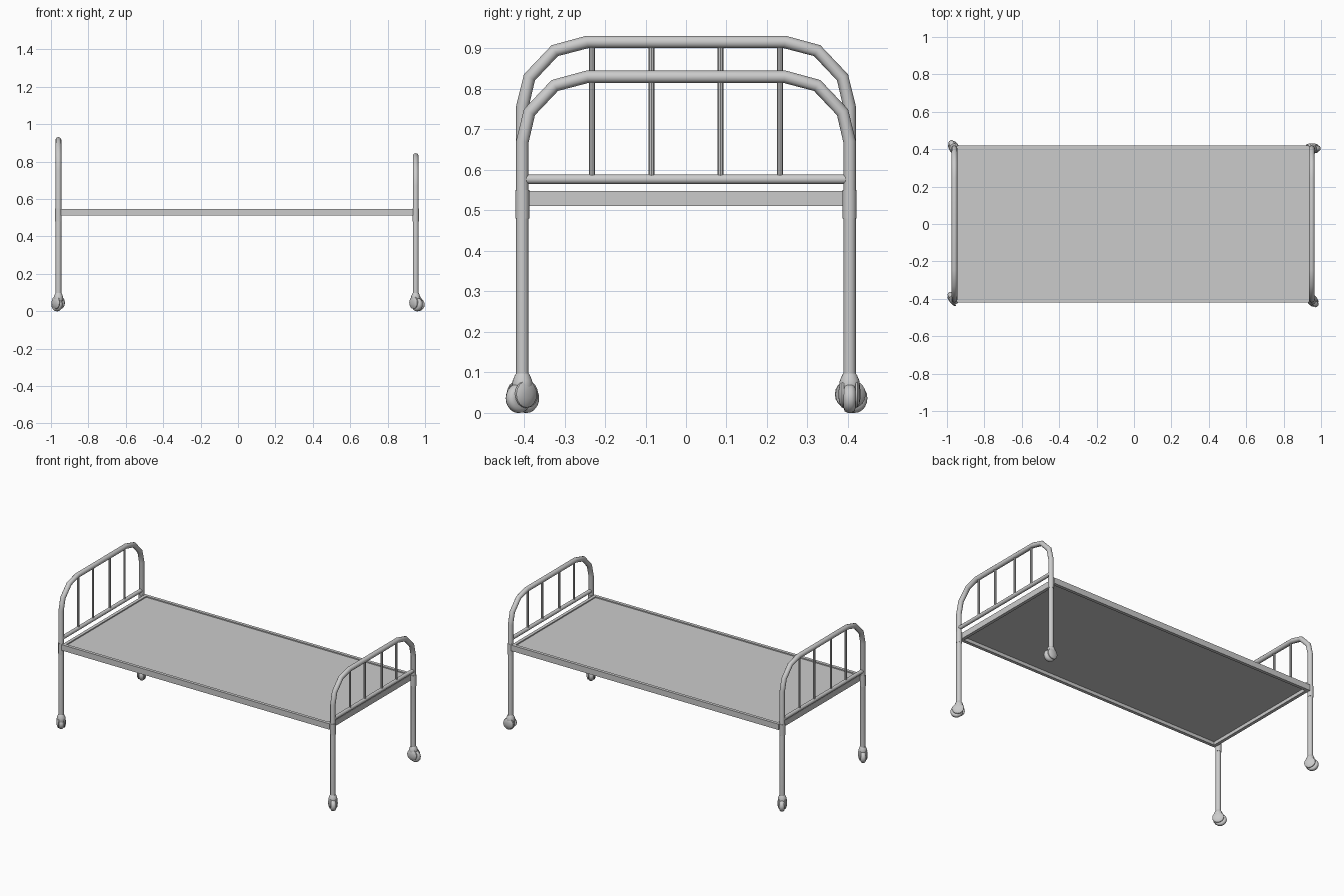
import bpy, math
from mathutils import Matrix, Vector

if "Cube" in bpy.data.objects:
    bpy.data.objects.remove(bpy.data.objects["Cube"])

LEG_Y = 0.404
TUBE_R = 0.0155


def finish(ob, angle=40):
    bpy.ops.object.select_all(action='DESELECT')
    ob.select_set(True)
    bpy.context.view_layer.objects.active = ob
    bpy.ops.object.shade_smooth_by_angle(angle=math.radians(angle))
    return ob


def tube(name, points, radius, res=4):
    cu = bpy.data.curves.new(name, 'CURVE')
    cu.dimensions = '3D'
    cu.bevel_depth = radius
    cu.bevel_resolution = res
    cu.use_fill_caps = True
    sp = cu.splines.new('POLY')
    sp.points.add(len(points) - 1)
    for p, co in zip(sp.points, points):
        p.co = (*co, 1)
    ob = bpy.data.objects.new(name, cu)
    bpy.context.collection.objects.link(ob)
    bpy.ops.object.select_all(action='DESELECT')
    ob.select_set(True)
    bpy.context.view_layer.objects.active = ob
    bpy.ops.object.convert(target='MESH')
    return finish(bpy.context.object)


def box(name, lo, hi):
    lo, hi = Vector(lo), Vector(hi)
    bpy.ops.mesh.primitive_cube_add(size=1, location=(lo + hi) / 2)
    ob = bpy.context.object
    ob.name = name
    ob.scale = hi - lo
    return ob


def lathe(name, profile, matrix, n=16):
    # revolve (radius, height) pairs about local z
    verts = [(r * math.cos(2 * math.pi * k / n), r * math.sin(2 * math.pi * k / n), z)
             for r, z in profile for k in range(n)]
    rows = len(profile)
    faces = [(i * n + k, i * n + (k + 1) % n, (i + 1) * n + (k + 1) % n, (i + 1) * n + k)
             for i in range(rows - 1) for k in range(n)]
    faces += [tuple(reversed(range(n))), tuple(range((rows - 1) * n, rows * n))]
    me = bpy.data.meshes.new(name)
    me.from_pydata(verts, [], faces)
    ob = bpy.data.objects.new(name, me)
    bpy.context.collection.objects.link(ob)
    ob.matrix_world = matrix
    return finish(ob)


def end_frame(name, x, top):
    # bent hoop forming both legs and the top bar
    r = 0.16
    arc = [(LEG_Y - r + r * math.cos(a), top - r + r * math.sin(a))
           for a in (math.radians(d) for d in (0, 27, 60, 90))]
    half = [(LEG_Y, 0.085)] + arc
    pts = [(x, y, z) for y, z in half] + [(x, -y, z) for y, z in reversed(half)]
    tube(name + "_hoop", pts, TUBE_R)
    # crossbar and spindles
    tube(name + "_crossbar", [(x, -0.395, 0.577), (x, 0.395, 0.577)], 0.012)
    for i, y in enumerate((-0.232, -0.085, 0.085, 0.232)):
        tube(f"{name}_spindle_{i}", [(x, y, 0.577), (x, y, top)], 0.007, 2)
    # sleeves joining legs to the rails
    for s in (-1, 1):
        tube(f"{name}_sleeve_{s}", [(x, s * LEG_Y, 0.48), (x, s * LEG_Y, 0.55)], 0.0172)


def caster(name, x, y, heading):
    base = Matrix.Translation((x, y, 0)) @ Matrix.Rotation(math.radians(heading), 4, 'Z')
    # wheel with rounded tread
    axle = base @ Matrix.Translation((0.012, 0, 0.036)) @ Matrix.Rotation(math.pi / 2, 4, 'X')
    lathe(name + "_wheel", [(0.024, -0.015), (0.032, -0.012), (0.036, -0.005),
                            (0.036, 0.005), (0.032, 0.012), (0.024, 0.015)], axle, 20)
    # domed side covers
    for s in (-1, 1):
        side = base @ Matrix.Translation((0.002, s * 0.014, 0.046)) @ \
            Matrix.Rotation(-s * math.pi / 2, 4, 'X')
        lathe(f"{name}_cover_{s}", [(0.034, 0), (0.033, 0.005), (0.025, 0.010),
                                    (0.010, 0.013)], side)
    # hood and swivel collar
    lathe(name + "_hood", [(0.024, 0.055), (0.026, 0.068), (0.024, 0.080),
                           (0.019, 0.092), (0.016, 0.097)], base)


HEAD_X, FOOT_X = -0.96, 0.95
end_frame("headboard", HEAD_X, 0.916)
end_frame("footboard", FOOT_X, 0.83)

# mattress platform: side rails, end rails, recessed panel
x0, x1 = -0.945, 0.936
for s in (-1, 1):
    ya, yb = sorted((s * 0.400, s * 0.420))
    box(f"side_rail_{s}", (x0, ya, 0.511), (x1, yb, 0.548))
box("head_rail", (x0, -0.400, 0.511), (x0 + 0.02, 0.400, 0.548))
box("foot_rail", (x1 - 0.02, -0.400, 0.511), (x1, 0.400, 0.548))
box("platform_panel", (x0 + 0.01, -0.405, 0.532), (x1 - 0.01, 0.405, 0.541))

# swivelled casters
caster("caster_head_back", HEAD_X, LEG_Y, 120)
caster("caster_head_front", HEAD_X, -LEG_Y, 130)
caster("caster_foot_back", FOOT_X, LEG_Y, 0)
caster("caster_foot_front", FOOT_X, -LEG_Y, -50)
